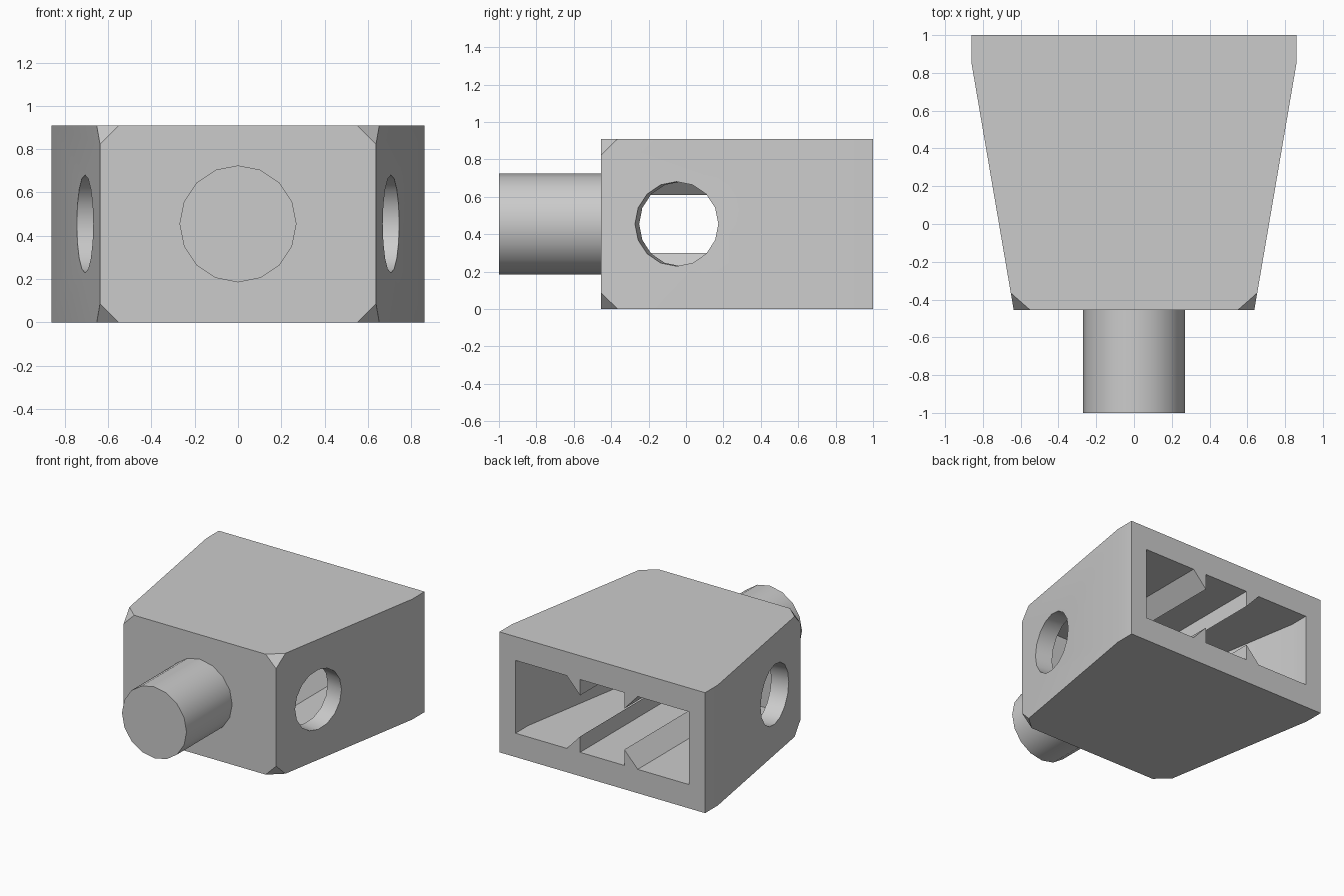
import bpy, bmesh, math
from mathutils import Vector, Matrix

if "Cube" in bpy.data.objects:
    bpy.data.objects.remove(bpy.data.objects["Cube"])

HEIGHT, FRONT, BACK, KINK = 0.91, -0.455, 1.0, 0.85
MID = HEIGHT / 2
WALL, FLOOR, RIB = 0.135, 0.18, 0.12

grey = bpy.data.materials.new("plain grey")
grey.use_nodes = True
grey.diffuse_color = (0.6, 0.6, 0.6, 1)
grey.node_tree.nodes["Principled BSDF"].inputs["Base Color"].default_value = grey.diffuse_color


def make_object(name, bm):
    bmesh.ops.recalc_face_normals(bm, faces=bm.faces)
    mesh = bpy.data.meshes.new(name)
    bm.to_mesh(mesh)
    bm.free()
    obj = bpy.data.objects.new(name, mesh)
    bpy.context.collection.objects.link(obj)
    mesh.materials.append(grey)
    return obj


def prism(points, offset):
    """Closed solid from a planar outline moved along an offset."""
    bm = bmesh.new()
    face = bm.faces.new([bm.verts.new(p) for p in points])
    moved = bmesh.ops.extrude_face_region(bm, geom=[face], use_keep_orig=True)["geom"]
    bmesh.ops.translate(bm, vec=offset, verts=[v for v in moved if isinstance(v, bmesh.types.BMVert)])
    return bm


def cylinder(name, radius, depth, centre, axis):
    bm = bmesh.new()
    turn = Vector(axis).to_track_quat('Z', 'Y').to_matrix().to_4x4()
    bmesh.ops.create_cone(bm, cap_ends=True, segments=16, radius1=radius, radius2=radius,
                          depth=depth, matrix=Matrix.Translation(centre) @ turn)
    return make_object(name, bm)


def cut(target, cutter):
    mod = target.modifiers.new("cut", 'BOOLEAN')
    mod.operation, mod.solver, mod.object = 'DIFFERENCE', 'EXACT', cutter
    bpy.context.view_layer.objects.active = target
    bpy.ops.object.modifier_apply(modifier=mod.name)
    bpy.data.objects.remove(cutter)


def half_width(y):
    return 0.637 + (0.86 - 0.637) * (min(y, KINK) - FRONT) / (KINK - FRONT)


def tapered_outline(ys, inset, z):
    right = [(half_width(y) - inset, y, z) for y in ys]
    return right + [(-x, y, z) for x, y, z in reversed(right)]


# Tapered body with its four front corners sliced off
bm = prism(tapered_outline((FRONT, KINK, BACK), 0, 0), (0, 0, HEIGHT))
for side in (1, -1):
    for end in (1, -1):
        a, b, c = (Vector((side * x, y, MID + end * z)) for x, y, z in
                   ((0.55, FRONT, MID), (half_width(-0.365), -0.365, MID),
                    (half_width(FRONT), FRONT, MID - 0.087)))
        normal = (b - a).cross(c - a).normalized()
        if normal.dot(a - Vector((0, 0.2, MID))) < 0:
            normal.negate()
        bmesh.ops.bisect_plane(bm, geom=bm.verts[:] + bm.edges[:] + bm.faces[:],
                               plane_co=a, plane_no=normal, clear_outer=True)
        bmesh.ops.holes_fill(bm, edges=[e for e in bm.edges if e.is_boundary])
body = make_object("body", bm)

# Cavity open at the back, grooved so that ribs remain on its floor and ceiling
cavity = make_object("cavity_cutter", prism(
    tapered_outline((FRONT + WALL, KINK, BACK + 0.1), WALL, FLOOR), (0, 0, HEIGHT - 2 * FLOOR)))
for side in (1, -1):
    for end in (1, -1):
        outline = [(side * x, -0.6, MID + end * (FLOOR - MID + z)) for x, z in
                   ((0.185, RIB), (0.185, -0.05), (0.343, -0.05))]
        cut(cavity, make_object("rib_shape", prism(outline, (0, 2, 0))))
cut(body, cavity)

# Round hole square to each slanted side wall
slope = (half_width(KINK) - half_width(FRONT)) / (KINK - FRONT)
for side in (1, -1):
    cut(body, cylinder("hole_cutter", 0.226, 0.4, (side * half_width(-0.05), -0.05, MID),
                       (side, -slope, 0)))

# Solid round spigot on the front
spigot = cylinder("front_spigot", 0.27, FRONT + 1, (0, (FRONT - 1) / 2, MID), (0, 1, 0))

for obj in (body, spigot):
    bpy.ops.object.select_all(action='DESELECT')
    obj.select_set(True)
    bpy.context.view_layer.objects.active = obj
    bpy.ops.object.shade_smooth_by_angle(angle=math.radians(30))
